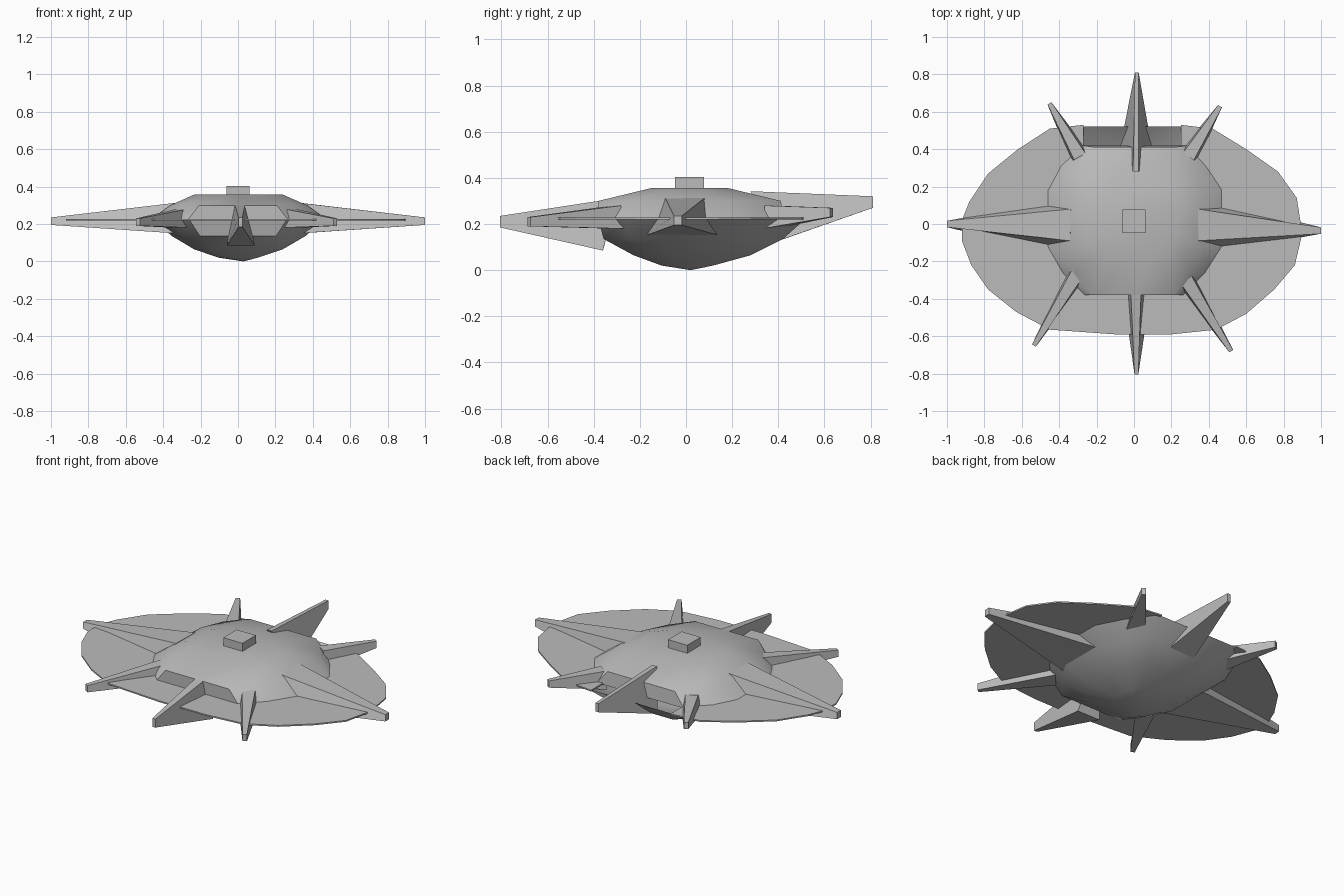
import bpy, bmesh
from mathutils import Vector

old = bpy.data.objects.get("Cube")
if old:
    bpy.data.objects.remove(old, do_unlink=True)

grey = bpy.data.materials.new("hull grey")
grey.use_nodes = True
grey.diffuse_color = (0.5, 0.5, 0.5, 1)
grey.node_tree.nodes["Principled BSDF"].inputs["Base Color"].default_value = (0.5, 0.5, 0.5, 1)


def finish(name, bm, smooth=0):
    mesh = bpy.data.meshes.new(name)
    bm.to_mesh(mesh)
    bm.free()
    mesh.materials.append(grey)
    ob = bpy.data.objects.new(name, mesh)
    bpy.context.collection.objects.link(ob)
    if smooth:
        bpy.ops.object.select_all(action='DESELECT')
        ob.select_set(True)
        bpy.context.view_layer.objects.active = ob
        bpy.ops.object.shade_smooth_by_angle(angle=smooth)
    return ob


# Outline shared by the dome and the bowl, counter-clockwise
OUTLINE = [(0.48, -0.12), (0.48, 0.18), (0.40, 0.30), (0.29, 0.42), (0, 0.42), (-0.28, 0.42),
           (-0.40, 0.31), (-0.47, 0.18), (-0.47, -0.12), (-0.39, -0.26), (-0.27, -0.38),
           (0, -0.38), (0.27, -0.38), (0.39, -0.26)]


def loft(name, levels, apex=None):
    """Skin scaled copies of the outline: (x scale, front scale, back scale, z)."""
    bm = bmesh.new()
    rings = []
    for sx, front, back, z in levels:
        rings.append([bm.verts.new((x * sx, y * (back if y > 0 else front), z))
                      for x, y in OUTLINE])
    n = len(OUTLINE)
    up = levels[-1][3] > levels[0][3]
    for a, b in zip(rings, rings[1:]):
        for i in range(n):
            j = (i + 1) % n
            quad = (a[i], a[j], b[j], b[i])
            bm.faces.new(quad if up else quad[::-1])
    last = rings[-1]
    if apex:
        tip = bm.verts.new(apex)
        for i in range(n):
            bm.faces.new((last[(i + 1) % n], last[i], tip))
    else:
        bm.faces.new(last)
    return finish(name, bm, 0.75)


# Hull: upper dome and a lower bowl that stays open behind the dome
loft("upper_dome", [(1, 1, 1, 0.22), (0.77, 1, 0.98, 0.30), (0.5, 0.38, 0.42, 0.357)])
loft("lower_bowl", [(0.97, 1, 1.24, 0.225), (0.75, 0.94, 1, 0.135),
                    (0.5, 0.6, 0.67, 0.065), (0.22, 0.28, 0.28, 0.02)], (0.03, 0.02, 0))

# Wide flat disc with a notch behind the dome
DISC = [(-0.92, -0.09), (-0.87, -0.22), (-0.78, -0.35), (-0.63, -0.47), (-0.45, -0.565),
        (-0.1, -0.59), (0.2, -0.59), (0.44, -0.565), (0.6, -0.48), (0.75, -0.35),
        (0.86, -0.22), (0.9, -0.05), (0.87, 0.14), (0.77, 0.28), (0.6, 0.4), (0.42, 0.51),
        (0.25, 0.53), (0.25, 0.39), (-0.27, 0.39), (-0.27, 0.53), (-0.45, 0.51),
        (-0.62, 0.4), (-0.78, 0.27), (-0.88, 0.12), (-0.92, 0.02)]
bm = bmesh.new()
face = bm.faces.new([bm.verts.new((x, y, 0.22)) for x, y in DISC])
res = bmesh.ops.extrude_face_region(bm, geom=[face])
for v in res["geom"]:
    if isinstance(v, bmesh.types.BMVert):
        v.co.z += 0.008
bmesh.ops.recalc_face_normals(bm, faces=bm.faces)
finish("disc", bm)


def spike(name, top, top_w, bottom, bottom_w, tip, tip_w, tip_h):
    """Tapered wedge from a trapezoid root to a small square tip (half widths)."""
    top, bottom, tip = Vector(top), Vector(bottom), Vector(tip)
    along = tip - bottom
    side = Vector((-along.y, along.x, 0)).normalized()
    lift = Vector((0, 0, tip_h))
    bm = bmesh.new()

    def section(hi, hw, lo, lw):
        return [bm.verts.new(p) for p in (hi - side * hw, hi + side * hw,
                                          lo + side * lw, lo - side * lw)]
    a = section(top, top_w, bottom, bottom_w)
    b = section(tip + lift, tip_w, tip - lift, tip_w)
    bm.faces.new(a)
    bm.faces.new(b[::-1])
    for i in range(4):
        j = (i + 1) % 4
        bm.faces.new((a[i], b[i], b[j], a[j]))
    bmesh.ops.recalc_face_normals(bm, faces=bm.faces)
    finish(name, bm)


# Four large spikes
for name, s, tip_y in (("left_spike", 1, -0.035), ("right_spike", -1, 0)):
    spike(name, (0.34 * s, -0.005, 0.312), 0.085, (0.33 * s, -0.015, 0.15), 0.16,
          (s, tip_y, 0.215), 0.017, 0.02)
spike("front_spike", (0.01, -0.3, 0.312), 0.03, (0.015, -0.36, 0.085), 0.075,
      (0.013, -0.805, 0.21), 0.01, 0.025)
spike("back_spike", (0.01, 0.28, 0.342), 0.015, (0.01, 0.38, 0.12), 0.09,
      (0.015, 0.81, 0.295), 0.01, 0.025)

# Four small diagonal spikes
for name, root, tip in (
        ("front_right_spike", (-0.3, -0.26), (-0.535, -0.65, 0.21)),
        ("front_left_spike", (0.28, -0.3), (0.52, -0.68, 0.21)),
        ("back_right_spike", (-0.29, 0.36), (-0.452, 0.645, 0.25)),
        ("back_left_spike", (0.29, 0.36), (0.46, 0.63, 0.25))):
    spike(name, (*root, 0.28), 0.035, (*root, 0.18), 0.055, tip, 0.012, 0.02)

# Small block on top
bm = bmesh.new()
bmesh.ops.create_cube(bm, size=1)
for v in bm.verts:
    v.co = Vector((v.co.x * 0.125, v.co.y * 0.125, v.co.z * 0.055)) + Vector((0, 0.015, 0.377))
finish("top_block", bm)
